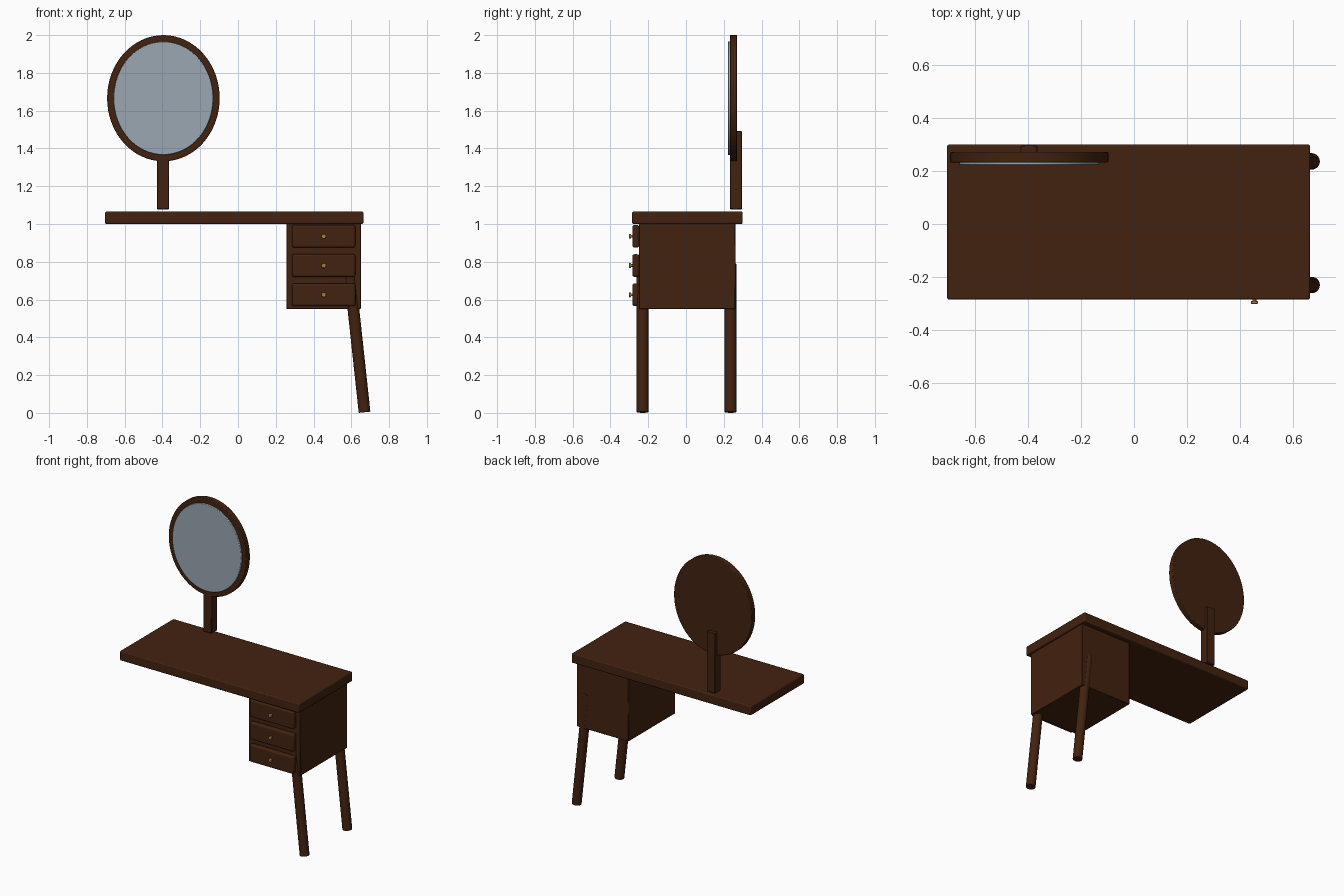
import bpy
from math import radians
from mathutils import Vector

cube = bpy.data.objects.get("Cube")
if cube:
    bpy.data.objects.remove(cube, do_unlink=True)


def material(name, rgb):
    mat = bpy.data.materials.new(name)
    mat.use_nodes = True
    colour = (*rgb, 1)
    mat.diffuse_color = colour
    mat.node_tree.nodes["Principled BSDF"].inputs["Base Color"].default_value = colour
    return mat


WOOD = material("dark wood", (0.055, 0.016, 0.005))
GLASS = material("mirror glass", (0.32, 0.39, 0.44))
BRASS = material("brass", (0.42, 0.21, 0.045))


def finish(name, mat, bevel=0, segments=2):
    obj = bpy.context.object
    obj.name = name
    obj.data.materials.append(mat)
    bpy.ops.object.transform_apply(location=False, rotation=True, scale=True)
    if bevel:
        mod = obj.modifiers.new("rounded edges", "BEVEL")
        mod.width = bevel
        mod.segments = segments
    bpy.ops.object.shade_smooth_by_angle(angle=radians(35))
    return obj


def box(name, low, high, mat, bevel=0, segments=2):
    low, high = Vector(low), Vector(high)
    bpy.ops.mesh.primitive_cube_add(size=1, location=(low + high) / 2)
    bpy.context.object.scale = high - low
    return finish(name, mat, bevel, segments)


def rod(name, start, end, radius, mat, sides=32, bevel=0):
    start, end = Vector(start), Vector(end)
    axis = end - start
    bpy.ops.mesh.primitive_cylinder_add(vertices=sides, radius=radius, depth=axis.length,
                                        location=(start + end) / 2,
                                        rotation=axis.to_track_quat("Z", "Y").to_euler())
    return finish(name, mat, bevel)


def oval(name, front, back, half_width, half_height, mat, bevel):
    # Upright elliptical disc facing the front
    bpy.ops.mesh.primitive_cylinder_add(vertices=64, radius=1, depth=back - front,
                                        location=(-0.395, (front + back) / 2, 1.666),
                                        rotation=(radians(90), 0, 0))
    bpy.context.object.scale = (half_width, half_height, 1)
    return finish(name, mat, bevel)


# Table top and drawer cabinet
box("table_top", (-0.704, -0.285, 1.0), (0.664, 0.3, 1.066), WOOD, 0.007)
box("cabinet", (0.256, -0.25, 0.55), (0.651, 0.261, 1.002), WOOD, 0.003, 1)

# Drawer fronts with knobs
for label, z in (("top", 0.935), ("middle", 0.78), ("bottom", 0.625)):
    box(label + "_drawer", (0.285, -0.284, z - 0.06), (0.621, -0.248, z + 0.06),
        WOOD, 0.011, 3)
    rod(label + "_knob_stem", (0.454, -0.28, z), (0.454, -0.293, z), 0.007, BRASS, 12)
    rod(label + "_knob", (0.454, -0.29, z), (0.454, -0.302, z), 0.013, BRASS, 16, 0.003)

# Splayed legs, reaching up into the cabinet
for label, y in (("front", -0.23), ("back", 0.236)):
    rod(label + "_leg", (0.67, y, 0.0033), (0.585, y, 0.79), 0.031, WOOD, 32, 0.003)

# Mirror on its post
box("mirror_post", (-0.428, 0.232, 1.078), (-0.364, 0.296, 1.492), WOOD, 0.003, 1)
oval("mirror_frame", 0.232, 0.271, 0.298, 0.334, WOOD, 0.004)
oval("mirror_glass", 0.222, 0.236, 0.264, 0.3, GLASS, 0.003)
